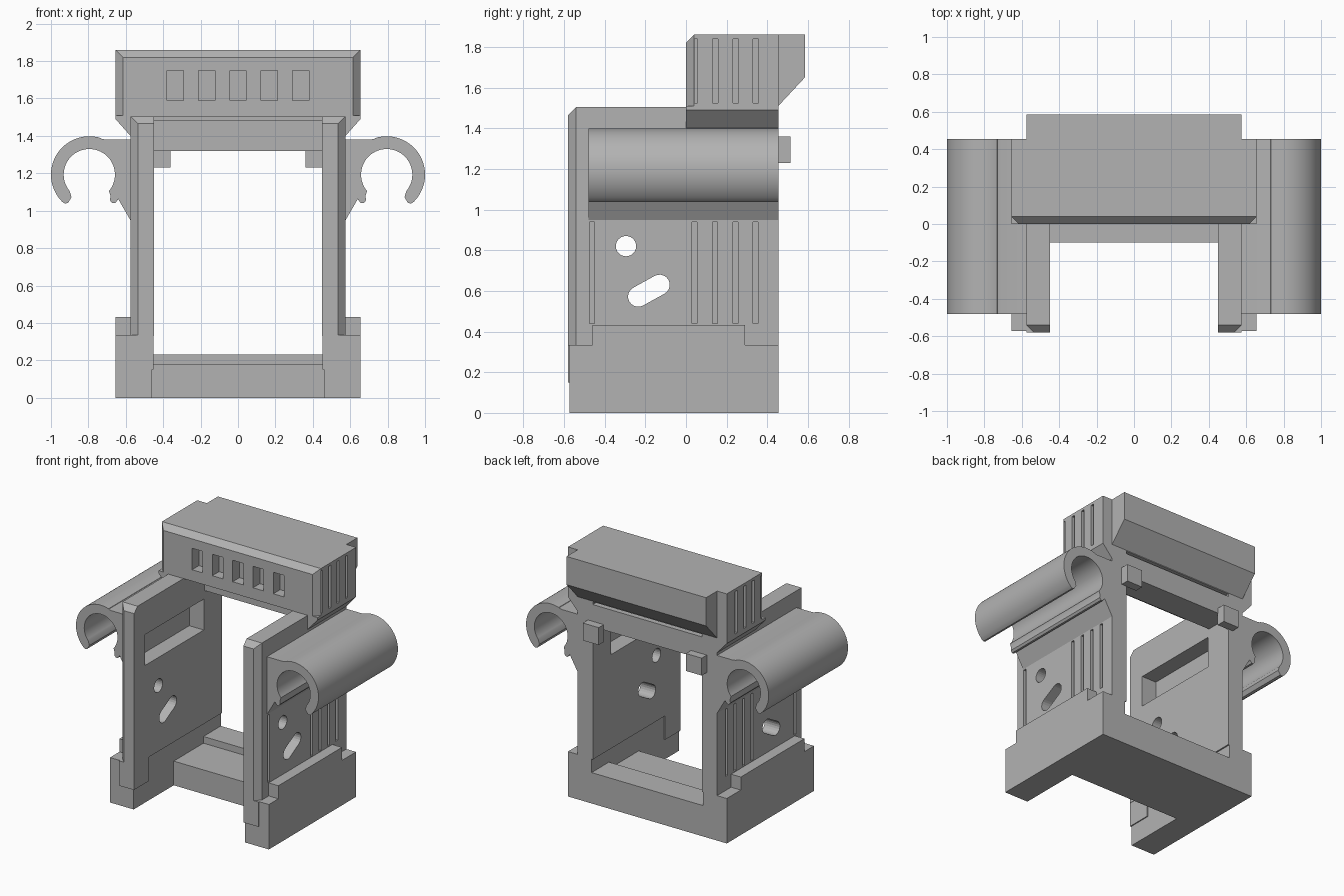
import bpy, bmesh, math
from mathutils import Vector

if "Cube" in bpy.data.objects:
    bpy.data.objects.remove(bpy.data.objects["Cube"])

grey = bpy.data.materials.new("mid grey")
grey.diffuse_color = (0.45, 0.45, 0.45, 1)
grey.use_nodes = True
grey.node_tree.nodes["Principled BSDF"].inputs["Base Color"].default_value = grey.diffuse_color


def finish(name, bm):
    bmesh.ops.recalc_face_normals(bm, faces=bm.faces)
    me = bpy.data.meshes.new(name)
    bm.to_mesh(me)
    bm.free()
    me.materials.append(grey)
    ob = bpy.data.objects.new(name, me)
    bpy.context.collection.objects.link(ob)
    return ob


def box(name, x, y, z, bevel=0, pick=None):
    """Box from ranges; pick(midpoint) selects the edges to chamfer."""
    bm = bmesh.new()
    bmesh.ops.create_cube(bm, size=1)
    for v in bm.verts:
        v.co = Vector([r[0] if c < 0 else r[1] for c, r in zip(v.co, (x, y, z))])
    if bevel:
        edges = [e for e in bm.edges if pick((e.verts[0].co + e.verts[1].co) / 2)]
        bmesh.ops.bevel(bm, geom=edges, offset=bevel, segments=1, affect='EDGES')
    return finish(name, bm)


def prism(name, pts, a, b, axis):
    """Extrude a profile: (x, z) along y, or (y, z) along x."""
    bm = bmesh.new()
    put = (lambda p, t: (p[0], t, p[1])) if axis == 'y' else (lambda p, t: (t, p[0], p[1]))
    f = bm.faces.new([bm.verts.new(put(p, a)) for p in pts])
    r = bmesh.ops.extrude_face_region(bm, geom=[f])
    shift = Vector((0, b - a, 0)) if axis == 'y' else Vector((b - a, 0, 0))
    bmesh.ops.translate(bm, verts=[v for v in r['geom'] if isinstance(v, bmesh.types.BMVert)], vec=shift)
    return finish(name, bm)


def arc(cx, cz, r, a0, a1, n):
    return [(cx + r * math.cos(math.radians(a0 + (a1 - a0) * i / n)),
             cz + r * math.sin(math.radians(a0 + (a1 - a0) * i / n))) for i in range(n + 1)]


def apply_mods(ob):
    bpy.context.view_layer.objects.active = ob
    for m in list(ob.modifiers):
        bpy.ops.object.modifier_apply(modifier=m.name)


def cut(ob, cutters):
    for c in cutters:
        m = ob.modifiers.new("cut", 'BOOLEAN')
        m.operation, m.solver, m.object = 'DIFFERENCE', 'EXACT', c
    apply_mods(ob)
    for c in cutters:
        bpy.data.objects.remove(c)


def mirror(ob):
    ob.modifiers.new("mirror", 'MIRROR')
    apply_mods(ob)


GROOVES = (0.03, 0.13, 0.23, 0.33)

# side walls with chamfered front, pocket, vent grooves and holes
wall = box("side_wall", (0.45, 0.575), (-0.58, 0.455), (0.33, 1.505), 0.04,
           lambda m: m.y < -0.57 and (m.x > 0.57 or m.z > 1.5))
cuts = [box("groove", (0.55, 0.6), (y, y + 0.025), (0.44, 0.94)) for y in GROOVES + (-0.475,)]
cuts.append(box("pocket", (0.4, 0.6), (-0.45, 0.24), (1.03, 1.26)))
cuts.append(prism("round_hole", arc(-0.295, 0.82, 0.05, 0, 345, 23), 0.4, 0.7, 'x'))
slot = arc(-0.13, 0.63, 0.05, -62, 118, 10) + arc(-0.235, 0.572, 0.05, 118, 298, 10)
cuts.append(prism("slot_hole", slot, 0.4, 0.7, 'x'))
cut(wall, cuts)
mirror(wall)

# wall feet and base
mirror(box("wall_foot", (0.452, 0.575), (-0.58, -0.4), (0.15, 0.335)))
mirror(box("base_arm", (0.46, 0.655), (-0.572, 0.455), (0, 0.335)))
mirror(box("base_ledge", (0.57, 0.655), (-0.46, 0.29), (0.33, 0.432)))
box("base_crossbar", (-0.47, 0.47), (-0.1, 0.455), (0, 0.18))
box("base_rear_lip", (-0.46, 0.46), (0.25, 0.455), (0.17, 0.23))

# upper rear bar, its recessed joint and the rear tabs
box("upper_bar", (-0.46, 0.46), (0.25, 0.455), (1.32, 1.485))
box("upper_joint", (-0.46, 0.46), (0.26, 0.40), (1.48, 1.51))
mirror(box("rear_tab", (0.36, 0.49), (0.45, 0.515), (1.23, 1.36)))

# top housing with windows and side grooves
housing = box("top_housing", (-0.655, 0.655), (0, 0.455), (1.505, 1.86), 0.04,
              lambda m: m.y < 0.01 and (abs(m.x) > 0.6 or m.z > 1.8))
cuts = [box("window", (x - 0.044, x + 0.044), (-0.1, 0.08), (1.59, 1.75))
        for x in (-0.335, -0.168, 0, 0.168, 0.335)]
cuts += [box("groove", (s * 0.63 - 0.0, s * 0.7) if s > 0 else (-0.7, -0.63),
             (max(y, 0.042), y + 0.027), (1.525, 1.84)) for s in (1, -1) for y in GROOVES]
cut(housing, cuts)
prism("housing_rear", [(0.45, 1.86), (0.45, 1.505), (0.585, 1.65), (0.585, 1.86)], -0.575, 0.575, 'x')
mirror(prism("housing_flare", [(0.55, 1.40), (0.575, 1.40), (0.655, 1.49), (0.655, 1.51), (0.55, 1.51)],
             0.0, 0.455, 'y'))

# side clips: open ring on a tapered bracket
C = (0.795, 1.193)
profile = [(0.57, 1.38), (0.705, 1.38), (0.73, 1.385)]
profile += arc(*C, 0.205, 108, -45, 36)                       # outer ring
profile += [(0.925, 1.038), (0.908, 1.042), (0.89, 1.072)]    # outer tip
profile += arc(*C, 0.137, -40, 220, 48)                       # inner ring
profile += [(0.682, 1.08), (0.684, 1.055), (0.672, 1.04), (0.657, 1.04), (0.64, 1.062), (0.57, 0.94)]
clip = prism("side_clip", profile, -0.48, 0.455, 'y')
mirror(clip)
bpy.ops.object.select_all(action='DESELECT')
clip.select_set(True)
bpy.context.view_layer.objects.active = clip
bpy.ops.object.shade_smooth_by_angle(angle=math.radians(25))
